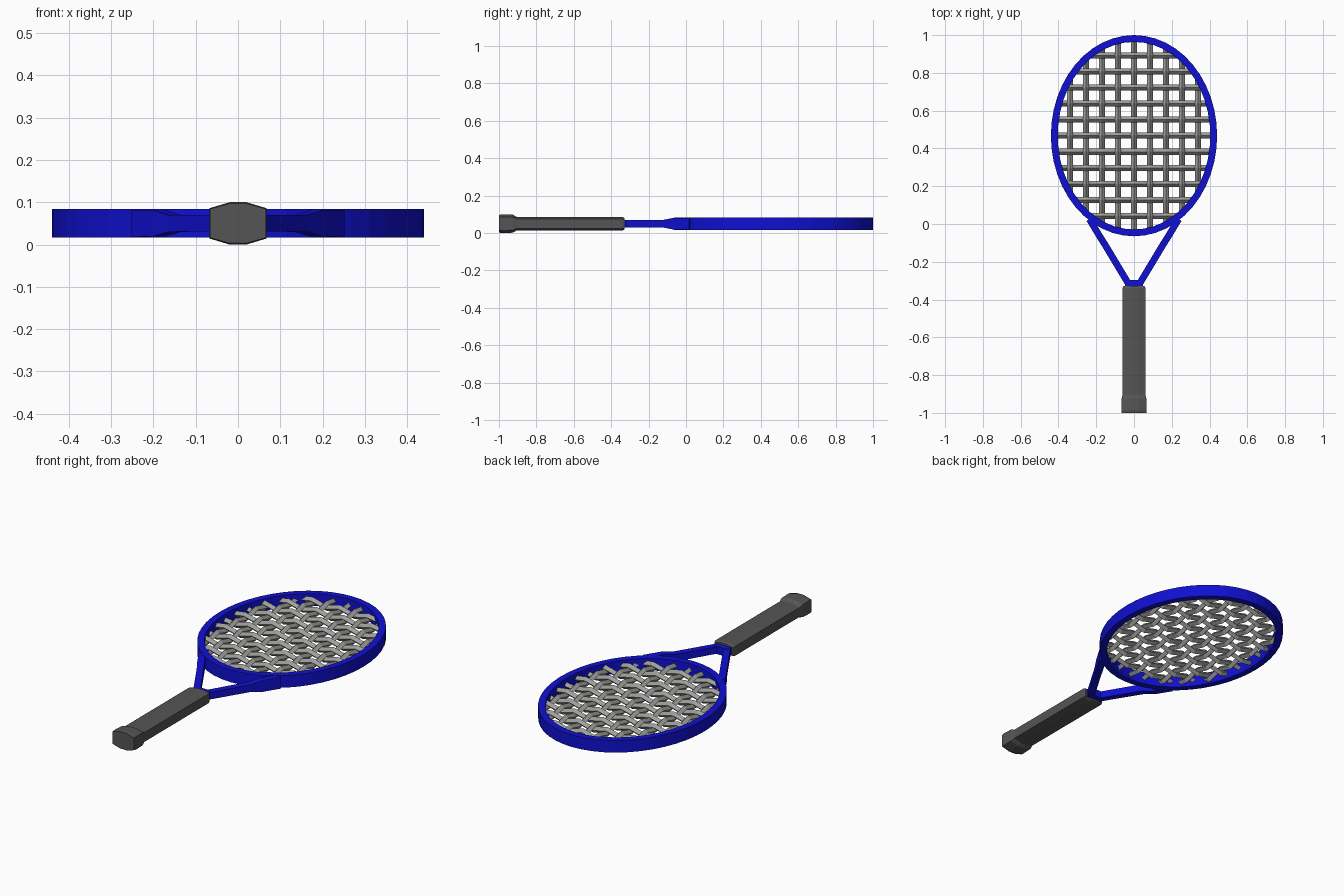
import bpy, bmesh, math
from mathutils import Vector

if "Cube" in bpy.data.objects:
    bpy.data.objects.remove(bpy.data.objects["Cube"])

CY, ZC = 0.4675, 0.05          # head centre, mid-plane height
RX, RY, RIM = 0.44, 0.5325, 0.036


def material(name, rgb):
    m = bpy.data.materials.new(name)
    m.diffuse_color = (*rgb, 1)
    m.use_nodes = True
    m.node_tree.nodes["Principled BSDF"].inputs["Base Color"].default_value = m.diffuse_color
    return m


blue = material("blue_paint", (0.005, 0.005, 0.65))
dark = material("dark_grip", (0.09, 0.09, 0.09))
grey = material("string_grey", (0.35, 0.35, 0.34))


def make(name, bm, mat):
    bmesh.ops.recalc_face_normals(bm, faces=bm.faces)
    me = bpy.data.meshes.new(name)
    bm.to_mesh(me)
    bm.free()
    me.materials.append(mat)
    ob = bpy.data.objects.new(name, me)
    bpy.context.collection.objects.link(ob)
    return ob


def loft(bm, sections, closed=False):
    """Bridge a list of equal-sized point loops, capping the ends if open."""
    loops = [[bm.verts.new(p) for p in s] for s in sections]
    n = len(loops[0])
    pairs = list(zip(loops, loops[1:])) + ([(loops[-1], loops[0])] if closed else [])
    for a, b in pairs:
        for k in range(n):
            bm.faces.new((a[k], a[(k + 1) % n], b[(k + 1) % n], b[k]))
    if not closed:
        bm.faces.new(loops[0])
        bm.faces.new(loops[-1])


# Oval head frame
bm = bmesh.new()
sections = []
for k in range(48):
    t = 2 * math.pi * k / 48
    c, s = math.cos(t), math.sin(t)
    sections.append([((RX - d) * c, CY + (RY - d) * s, z)
                     for d, z in ((0, 0.017), (0, 0.084), (RIM, 0.084), (RIM, 0.017))])
loft(bm, sections, closed=True)
make("head_frame", bm, blue)

# Throat arms: thin at the grip, flaring to the frame height at the head
bm = bmesh.new()
for side in (-1, 1):
    path = [(0.03, -0.315, 0.019), (0.15, -0.115, 0.020), (0.185, -0.06, 0.031), (0.236, 0.025, 0.032)]
    nx, ny = 0.0155, -0.009
    loft(bm, [[(side * (x + e * nx), y + e * ny, ZC + f * h)
               for e, f in ((1, -1), (1, 1), (-1, 1), (-1, -1))] for x, y, h in path])
make("throat_arms", bm, blue)

# Collar where the arms enter the grip
bm = bmesh.new()
loft(bm, [[(a * w, y, ZC + b * 0.021) for a, b in ((-1, -1), (1, -1), (1, 1), (-1, 1))]
          for y, w in ((-0.36, 0.05), (-0.325, 0.048), (-0.297, 0.036))])
make("throat_collar", bm, blue)


# Eight-sided grip with a flared butt
def octagon(y, w, h):
    q = [(w, -0.72 * h), (w, 0.72 * h), (0.3 * w, h), (-0.3 * w, h),
         (-w, 0.72 * h), (-w, -0.72 * h), (-0.3 * w, -h), (0.3 * w, -h)]
    return [(x, y, ZC + z) for x, z in q]


bm = bmesh.new()
loft(bm, [octagon(*s) for s in ((-1.0, 0.066, 0.047), (-0.985, 0.067, 0.05), (-0.925, 0.066, 0.048),
                                (-0.905, 0.061, 0.036), (-0.34, 0.061, 0.036), (-0.328, 0.056, 0.031))])
make("grip", bm, dark)

# Woven strings, diamond in section, passing over and under at each crossing
STEP, AMP, R = 0.085, 0.011, 0.016
cols, rows = range(-4, 5), range(-5, 6)


def weave(name, lines, crosses, along_y):
    bm = bmesh.new()
    ra, rb = (RX - 0.02, RY - 0.02) if along_y else (RY - 0.02, RX - 0.02)
    for i in lines:
        u = i * STEP
        end = rb * math.sqrt(1 - (u / ra) ** 2)
        pts = [(j * STEP, (AMP if along_y else -AMP) * (-1) ** (i + j))
               for j in crosses if abs(j * STEP) < end - 0.015]
        pts = [(-end, 0)] + pts + [(end, 0)]
        secs = []
        for v, dz in pts:
            ring = [(u + a * R, v, ZC + dz + b * R) for a, b in ((1, 0), (0, 1), (-1, 0), (0, -1))]
            secs.append([(p, q + CY, z) if along_y else (q, p + CY, z) for p, q, z in ring])
        loft(bm, secs)
    make(name, bm, grey)


weave("main_strings", cols, rows, True)
weave("cross_strings", rows, cols, False)
